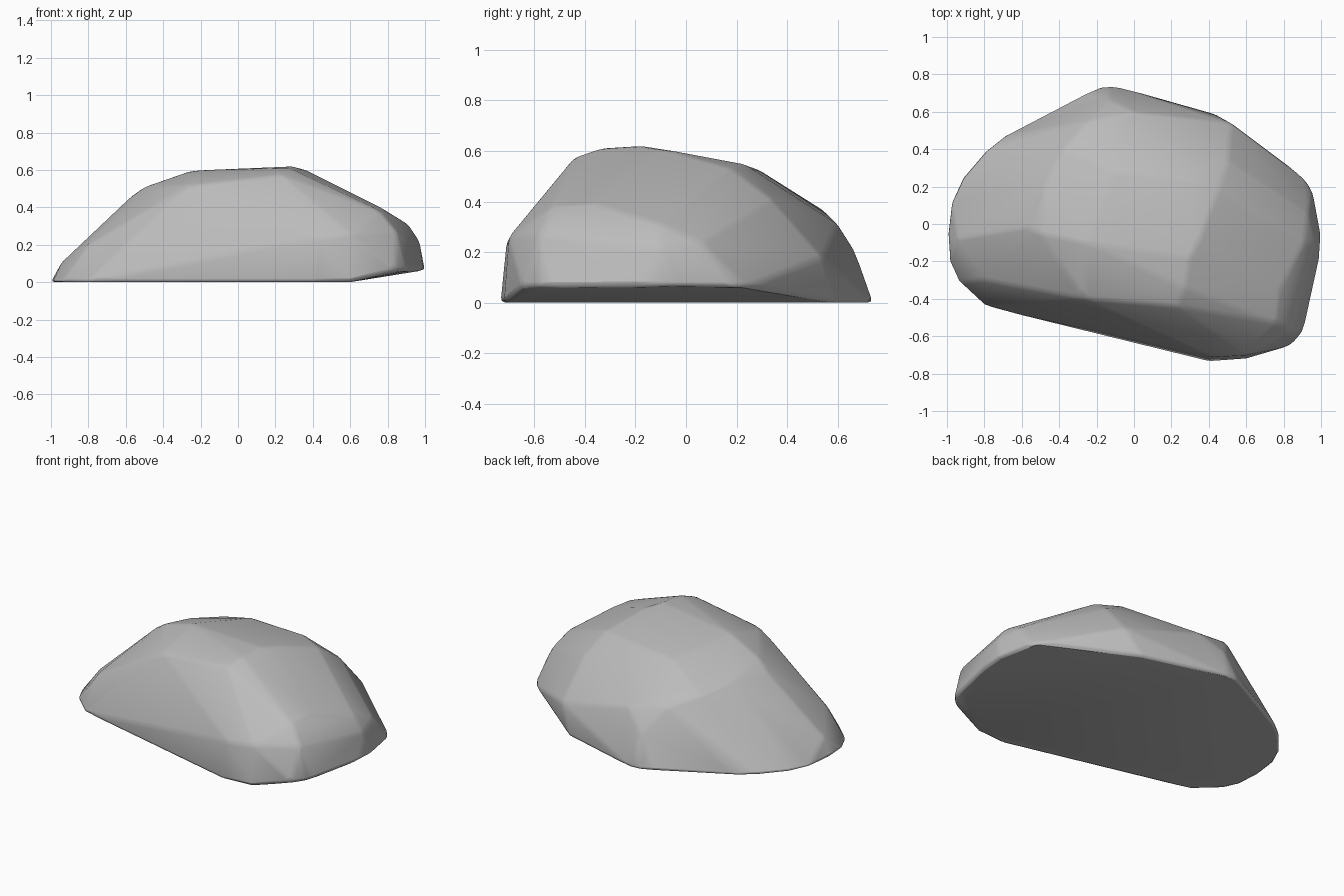
import bpy
import bmesh
import math

default_cube = bpy.data.objects.get("Cube")
if default_cube:
    bpy.data.objects.remove(default_cube, do_unlink=True)


def make_material(name, colour):
    material = bpy.data.materials.new(name)
    material.use_nodes = True
    material.diffuse_color = colour
    shader = next(n for n in material.node_tree.nodes if n.type == "BSDF_PRINCIPLED")
    shader.inputs["Base Color"].default_value = colour
    shader.inputs["Roughness"].default_value = 0.9
    return material


def at_height(height, outline):
    return [(x, y, height) for x, y in outline]


# Footprint on the ground, stopping short of the undercut left side
footprint = at_height(0, [
    (-1, -.05), (-.98, .12), (-.92, .25), (-.8, .39), (-.7, .47),
    (-.26, .7), (-.18, .735), (-.1, .74), (.43, .59),
    (.6, -.72), (.4, -.735), (-.8, -.44), (-.94, -.31), (-.99, -.2),
])

# Overhanging lip above the undercut
lip = at_height(.063, [
    (.92, .24), (.96, .17), (1, -.05), (.99, -.2),
    (.92, -.52), (.9, -.58), (.84, -.65),
])

# Sloping flanks, from the left side round to the right
flanks = [
    (.52, .54, .18), (.5, .34, .41), (.93, .06, .24), (.97, -.1, .22),
    (.91, -.1, .31), (.78, -.35, .39), (.76, -.53, .38), (.85, -.58, .27),
    (.6, -.7, .26), (.42, -.71, .24), (-.8, -.3, .2), (-.94, -.08, .11),
    (-.25, .55, .36), (0, .6, .31), (-.14, .67, .2),
]

# Gently rounded crown
crown = [
    (.3, -.18, .62), (.27, -.34, .61), (.23, -.44, .575), (.35, -.08, .605),
    (.45, .18, .53), (.3, .24, .545), (-.1, .28, .53), (-.25, -.1, .597),
    (-.26, -.4, .52), (-.5, -.05, .51), (-.57, -.02, .46), (-.48, .2, .46),
    (-.38, .4, .42),
]

# Wrap all the chiselled corners in a single convex stone
mesh = bpy.data.meshes.new("boulder")
bm = bmesh.new()
for corner in footprint + lip + flanks + crown:
    bm.verts.new(corner)
hull = bmesh.ops.convex_hull(bm, input=bm.verts[:])
loose = {v for v in hull["geom_interior"] + hull["geom_unused"]
         if isinstance(v, bmesh.types.BMVert)}
bmesh.ops.delete(bm, geom=list(loose), context="VERTS")
bmesh.ops.dissolve_limit(bm, angle_limit=math.radians(4),
                         verts=bm.verts[:], edges=bm.edges[:])
bmesh.ops.recalc_face_normals(bm, faces=bm.faces[:])
bm.to_mesh(mesh)
bm.free()

boulder = bpy.data.objects.new("boulder", mesh)
bpy.context.collection.objects.link(boulder)
mesh.materials.append(make_material("stone grey", (0.5, 0.5, 0.5, 1)))

# Worn edges
worn_edges = boulder.modifiers.new("worn edges", "BEVEL")
worn_edges.width = 0.02
worn_edges.segments = 2
worn_edges.limit_method = "ANGLE"
worn_edges.angle_limit = math.radians(12)

# Soft shading with a crisp base edge
bpy.ops.object.select_all(action="DESELECT")
boulder.select_set(True)
bpy.context.view_layer.objects.active = boulder
bpy.ops.object.shade_smooth_by_angle(angle=math.radians(30))
